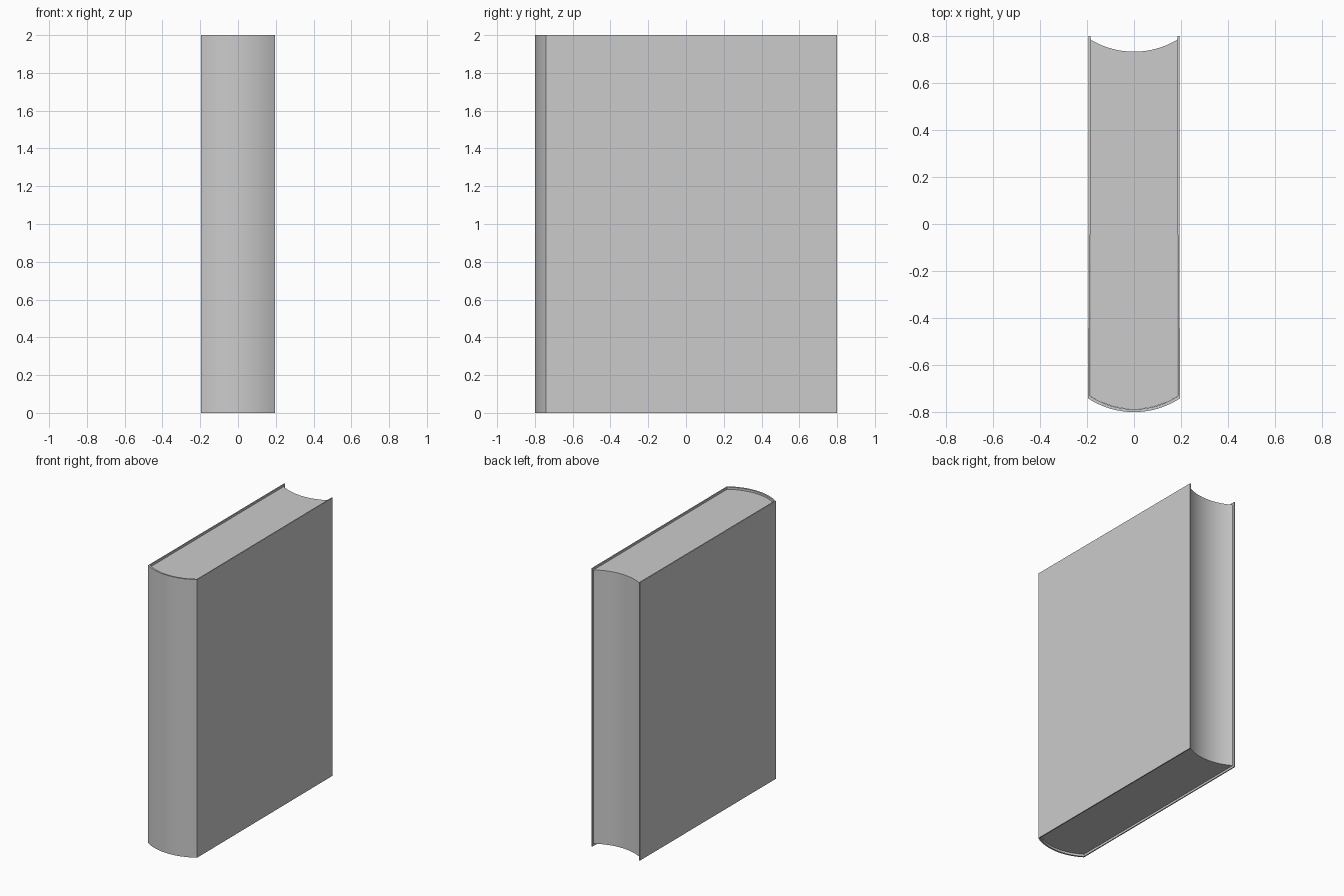
import bpy, bmesh

if "Cube" in bpy.data.objects:
    bpy.data.objects.remove(bpy.data.objects["Cube"])


def arc(half, y_side, y_mid, n=16):
    """Points of a circular arc from -half to +half, bulging to y_mid at x = 0."""
    s = abs(y_side - y_mid)
    r = (half * half + s * s) / (2 * s)
    sign = 1 if y_side > y_mid else -1
    pts = []
    for i in range(n + 1):
        x = -half + 2 * half * i / n
        pts.append((x, y_mid + sign * (r - (r * r - x * x) ** 0.5)))
    return pts


def extrude(name, outline, z0, z1):
    """Extrude a closed outline upwards into a solid."""
    bm = bmesh.new()
    face = bm.faces.new([bm.verts.new((x, y, z0)) for x, y in outline])
    geom = bmesh.ops.extrude_face_region(bm, geom=[face])["geom"]
    verts = [g for g in geom if isinstance(g, bmesh.types.BMVert)]
    bmesh.ops.translate(bm, verts=verts, vec=(0, 0, z1 - z0))
    bmesh.ops.recalc_face_normals(bm, faces=bm.faces)
    mesh = bpy.data.meshes.new(name)
    bm.to_mesh(mesh)
    bm.free()
    ob = bpy.data.objects.new(name, mesh)
    bpy.context.collection.objects.link(ob)
    bpy.ops.object.select_all(action='DESELECT')
    ob.select_set(True)
    bpy.context.view_layer.objects.active = ob
    bpy.ops.object.shade_smooth_by_angle(angle=0.7)
    return ob


# Cover: two boards joined by a rounded spine
outer = arc(0.195, -0.742, -0.80)
inner = arc(0.187, -0.732, -0.788)
cover = ([(-0.193, 0.80)] + outer + [(0.193, 0.80), (0.185, 0.80)]
         + inner[::-1] + [(-0.185, 0.80)])
extrude("book_cover", cover, 0.0, 2.0)

# Page block: rounded at the spine, hollow at the fore edge, slightly recessed
back = arc(0.186, -0.732, -0.787)
fore = arc(0.186, 0.785, 0.733)
extrude("page_block", back + fore[::-1], 0.015, 1.985)
